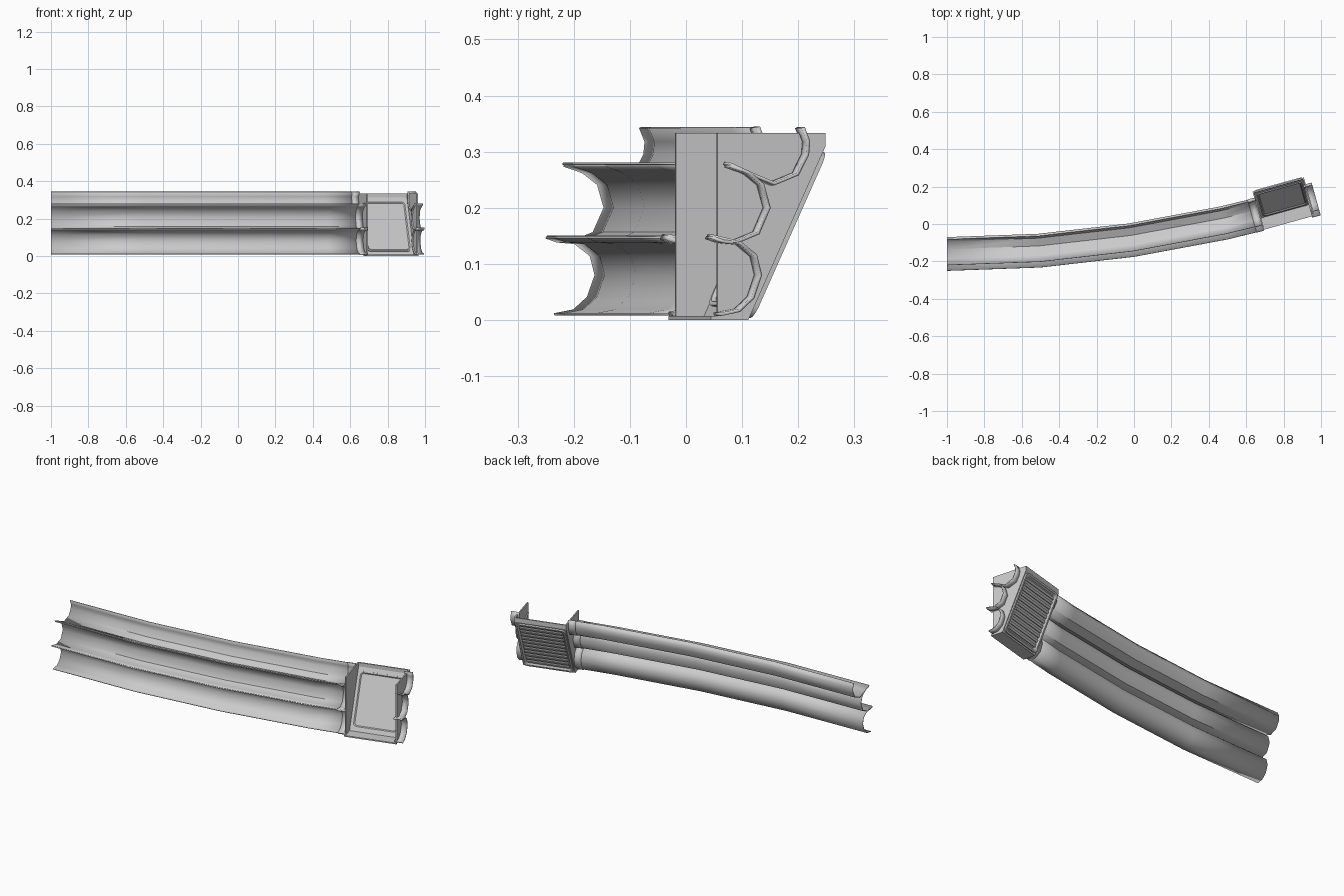
import bpy, bmesh, math
from mathutils import Matrix, Vector

if "Cube" in bpy.data.objects:
    bpy.data.objects.remove(bpy.data.objects["Cube"])

TURN = math.radians(15.5)

# cross-sections of the three gutters: (distance behind the path, height)
SECTIONS = {
    "lower": [(.015, .01), (.05, .017), (.075, .04), (.089, .08), (.08, .115), (.052, .137), (.02, .14), (0, .147)],
    "middle": [(.002, .149), (.045, .139), (.085, .155), (.105, .2), (.093, .242), (.065, .264), (.032, .275)],
    "upper": [(.03, .279), (.068, .262), (.115, .243), (.158, .26), (.176, .295), (.178, .318), (.168, .343)],
}


def finish(bm, name, smooth=True):
    bmesh.ops.recalc_face_normals(bm, faces=bm.faces)
    me = bpy.data.meshes.new(name)
    bm.to_mesh(me)
    bm.free()
    ob = bpy.data.objects.new(name, me)
    bpy.context.collection.objects.link(ob)
    if smooth:
        bpy.context.view_layer.objects.active = ob
        ob.select_set(True)
        bpy.ops.object.shade_smooth_by_angle(angle=math.radians(40))
        ob.select_set(False)
    return ob


def gutter(name, section, path, thickness):
    """Sweep an open section along a path of (x, y, heading)."""
    bm = bmesh.new()
    rows = []
    for x, y, a in path:
        rows.append([bm.verts.new((x - math.sin(a) * d, y + math.cos(a) * d, z)) for d, z in section])
    for r, s in zip(rows, rows[1:]):
        for i in range(len(section) - 1):
            bm.faces.new((r[i], s[i], s[i + 1], r[i + 1]))
    ob = finish(bm, name)
    mod = ob.modifiers.new("thickness", 'SOLIDIFY')
    mod.thickness = thickness
    mod.offset = 0


def prism(name, profile, u0, u1, mat):
    """Extrude a (v, z) profile from u0 to u1."""
    bm = bmesh.new()
    a = [bm.verts.new((u0, v, z)) for v, z in profile]
    b = [bm.verts.new((u1, v, z)) for v, z in profile]
    bm.faces.new(a)
    bm.faces.new(b[::-1])
    for i in range(len(a)):
        j = (i + 1) % len(a)
        bm.faces.new((a[i], b[i], b[j], a[j]))
    bm.transform(mat)
    return finish(bm, name, False)


def rounded(w, h, r):
    pts = []
    for k, (sx, sy) in enumerate([(1, 1), (-1, 1), (-1, -1), (1, -1)]):
        for t in range(4):
            a = math.pi / 2 * (k + t / 3)
            pts.append((sx * (w / 2 - r) + r * math.cos(a), sy * (h / 2 - r) + r * math.sin(a)))
    return pts


def ring(name, w, h, r, band, z0, z1, mat):
    """Rounded rectangular frame with a sloping inner lip."""
    bm = bmesh.new()
    outer, inner = rounded(w, h, r), rounded(w - 2 * band, h - 2 * band, r * .6)
    mid = rounded(w - band, h - band, r * .8)
    loops = [[bm.verts.new((x, y, z)) for x, y in p]
             for p, z in ((outer, z0), (outer, z1), (mid, z1), (inner, z0))]
    for p, q in zip(loops, loops[1:] + loops[:1]):
        for i in range(len(p)):
            j = (i + 1) % len(p)
            bm.faces.new((p[i], p[j], q[j], q[i]))
    bm.transform(mat)
    return finish(bm, name)


# long curved gutters, thicker collars next to the box, and end stubs
main_path = [(-1, -.25, 0), (-.5, -.232, .075), (0, -.175, .15), (.5, -.082, .215), (.685, -.037, TURN)]
collar = [(.655, -.045, TURN), (.695, -.034, TURN)]
stub = [(.953, .035, TURN), (.998, .047, TURN)]
for label, sec in SECTIONS.items():
    gutter(label + "_gutter", sec, main_path, .004)
    gutter(label + "_collar", sec, collar, .009)
    gutter(label + "_end_stub", sec, stub, .006)

# open box at the right end: side plates, floor and leaning back
L, T = .285, .007
BOX = Matrix.Translation((.687, -.02, 0)) @ Matrix.Rotation(TURN, 4, 'Z')
side = [(0, 0), (.057, 0), (.2, .31), (.2, .333), (0, .333)]
prism("left_side_plate", side, 0, T, BOX)
prism("right_side_plate", side, L - T, L, BOX)
prism("box_floor", [(-.012, 0), (.057, 0), (.057, T), (-.012, T)], 0, L, BOX)
prism("leaning_back", [(.049, 0), (.057, 0), (.2, .31), (.2, .333), (.192, .333), (.192, .312)], 0, L, BOX)

# plane of the leaning back: x along, y up the slope, z inward
s = Vector((0, .143, .31)).normalized()
n = Vector((1, 0, 0)).cross(s)
PANEL = BOX @ Matrix(((1, 0, 0, L / 2), (0, s.y, n.y, .1285), (0, s.z, n.z, .155), (0, 0, 0, 1)))

ring("inner_bezel", .25, .295, .02, .014, .006, .013, PANEL)
ring("rear_frame", .275, .325, .022, .02, .001, -.009, PANEL)

# horizontal ribs inside the rear frame
RIBS = 11
for i in range(RIBS):
    y = -.13 + .26 * i / (RIBS - 1)
    bm = bmesh.new()
    bmesh.ops.create_cube(bm, size=1, matrix=PANEL @ Matrix.Translation((0, y, -.002))
                          @ Matrix.Diagonal((.232, .013, .009, 1)))
    finish(bm, "rear_rib_%02d" % (i + 1), False)
